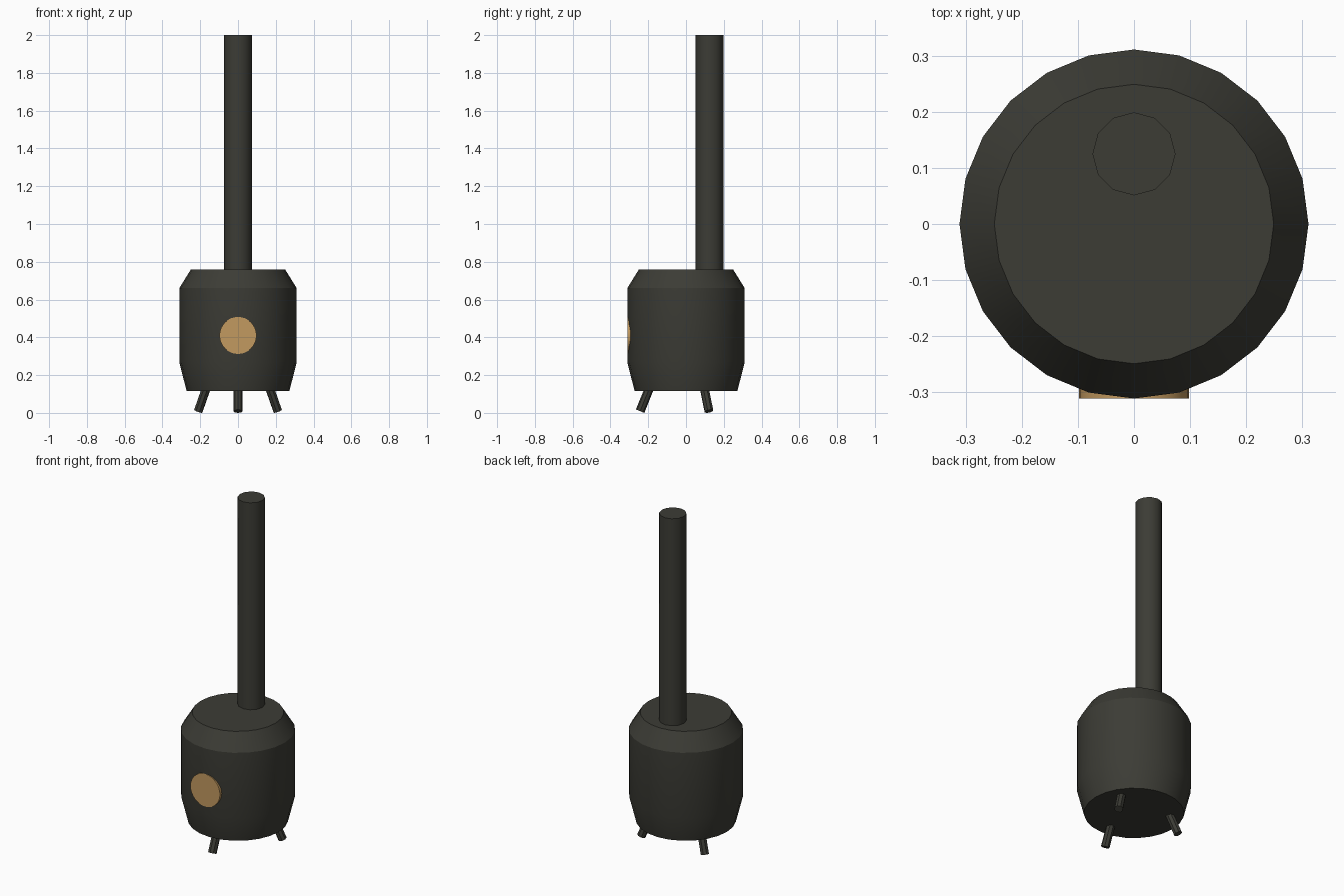
import bpy, math
from mathutils import Vector

cube = bpy.data.objects.get("Cube")
if cube:
    bpy.data.objects.remove(cube, do_unlink=True)


def material(name, rgb):
    m = bpy.data.materials.new(name)
    m.use_nodes = True
    m.diffuse_color = (*rgb, 1)
    m.node_tree.nodes["Principled BSDF"].inputs["Base Color"].default_value = (*rgb, 1)
    return m


iron = material("dark iron", (0.045, 0.045, 0.036))
amber = material("amber glow", (0.54, 0.32, 0.115))


def finish(obj, name, mat):
    obj.name = obj.data.name = name
    obj.data.materials.append(mat)
    bpy.ops.object.select_all(action='DESELECT')
    obj.select_set(True)
    bpy.context.view_layer.objects.active = obj
    bpy.ops.object.shade_smooth_by_angle(angle=math.radians(31))


def rod(name, a, b, radius, sides, mat):
    """Capped cylinder from point a to point b."""
    a, b = Vector(a), Vector(b)
    d = b - a
    bpy.ops.mesh.primitive_cylinder_add(
        vertices=sides, radius=radius, depth=d.length, location=(a + b) / 2,
        rotation=d.to_track_quat('Z', 'Y').to_euler())
    finish(bpy.context.object, name, mat)


def lathe(name, profile, sides, mat):
    """Closed solid turned from (radius, z) rings."""
    verts = [(r * math.sin(2 * math.pi * i / sides), r * math.cos(2 * math.pi * i / sides), z)
             for r, z in profile for i in range(sides)]
    faces = [tuple(range(sides)),
             tuple(reversed(range(len(verts) - sides, len(verts))))]
    for k in range(len(profile) - 1):
        for i in range(sides):
            j = (i + 1) % sides
            lo, hi = k * sides, (k + 1) * sides
            faces.append((lo + j, lo + i, hi + i, hi + j))
    mesh = bpy.data.meshes.new(name)
    mesh.from_pydata(verts, [], faces)
    obj = bpy.data.objects.new(name, mesh)
    bpy.context.collection.objects.link(obj)
    finish(obj, name, mat)


# Stove drum with tapered base and shoulder
lathe("stove_body", [(0.272, 0.115), (0.311, 0.27), (0.311, 0.66), (0.249, 0.76)], 24, iron)

# Chimney towards the back
rod("chimney", (0, 0.125, 0.74), (0, 0.125, 2.0), 0.074, 12, iron)

# Round glowing window set in the front
rod("window", (0, -0.25, 0.41), (0, -0.311, 0.41), 0.098, 32, amber)

# Three splayed legs
for name, deg in (("front_leg", -90), ("back_left_leg", 30), ("back_right_leg", 150)):
    c, s = math.cos(math.radians(deg)), math.sin(math.radians(deg))
    rod(name, (0.19 * c, 0.19 * s, 0.14), (0.243 * c, 0.243 * s, 0.009), 0.024, 8, iron)
